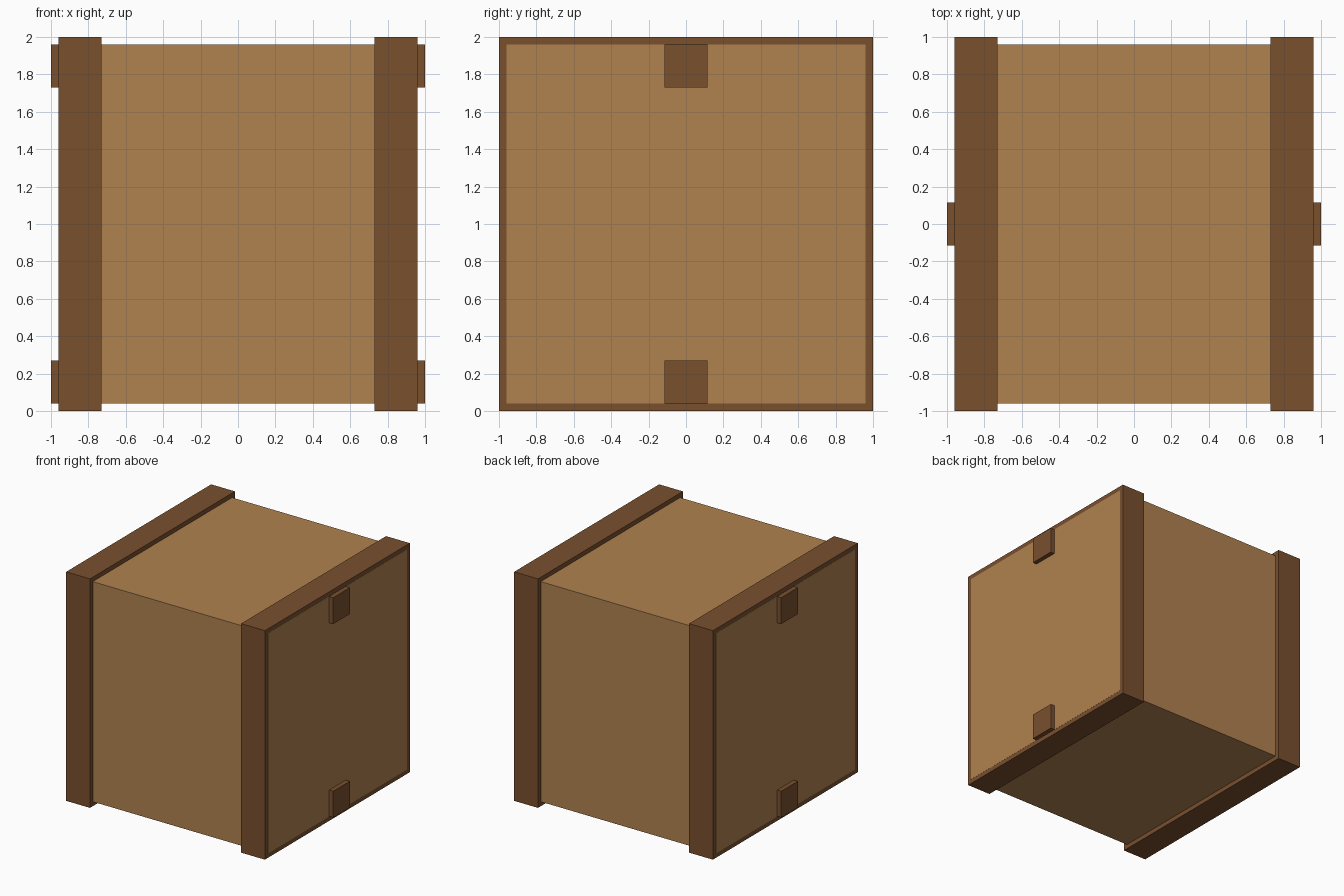
import bpy

if "Cube" in bpy.data.objects:
    bpy.data.objects.remove(bpy.data.objects["Cube"])


def material(name, color):
    m = bpy.data.materials.new(name)
    m.diffuse_color = color
    m.use_nodes = True
    m.node_tree.nodes["Principled BSDF"].inputs["Base Color"].default_value = m.diffuse_color
    return m


light_wood = material("light_wood", (0.434, 0.223, 0.080, 1))
dark_wood = material("dark_wood", (0.191, 0.080, 0.027, 1))


def box(name, center, size, mat):
    bpy.ops.mesh.primitive_cube_add(size=1, location=center)
    ob = bpy.context.object
    ob.name = name
    ob.scale = size
    bpy.ops.object.transform_apply(location=False, rotation=False, scale=True)
    ob.data.materials.append(mat)
    return ob


# Crate body, a hair proud of the flush boards so its faces stay clean
box("crate_body", (0, 0, 1), (1.922, 1.922, 1.922), light_wood)

# End boards standing proud around the body on the left and right
for side, x in (("left", -0.845), ("right", 0.845)):
    box(side + "_end_board", (x, 0, 1), (0.23, 2, 2), dark_wood)

# Cross bars running through the crate, ends showing on both sides
for level, z in (("lower", 0.155), ("upper", 1.845)):
    box(level + "_cross_bar", (0, 0, z), (2, 0.23, 0.23), dark_wood)
